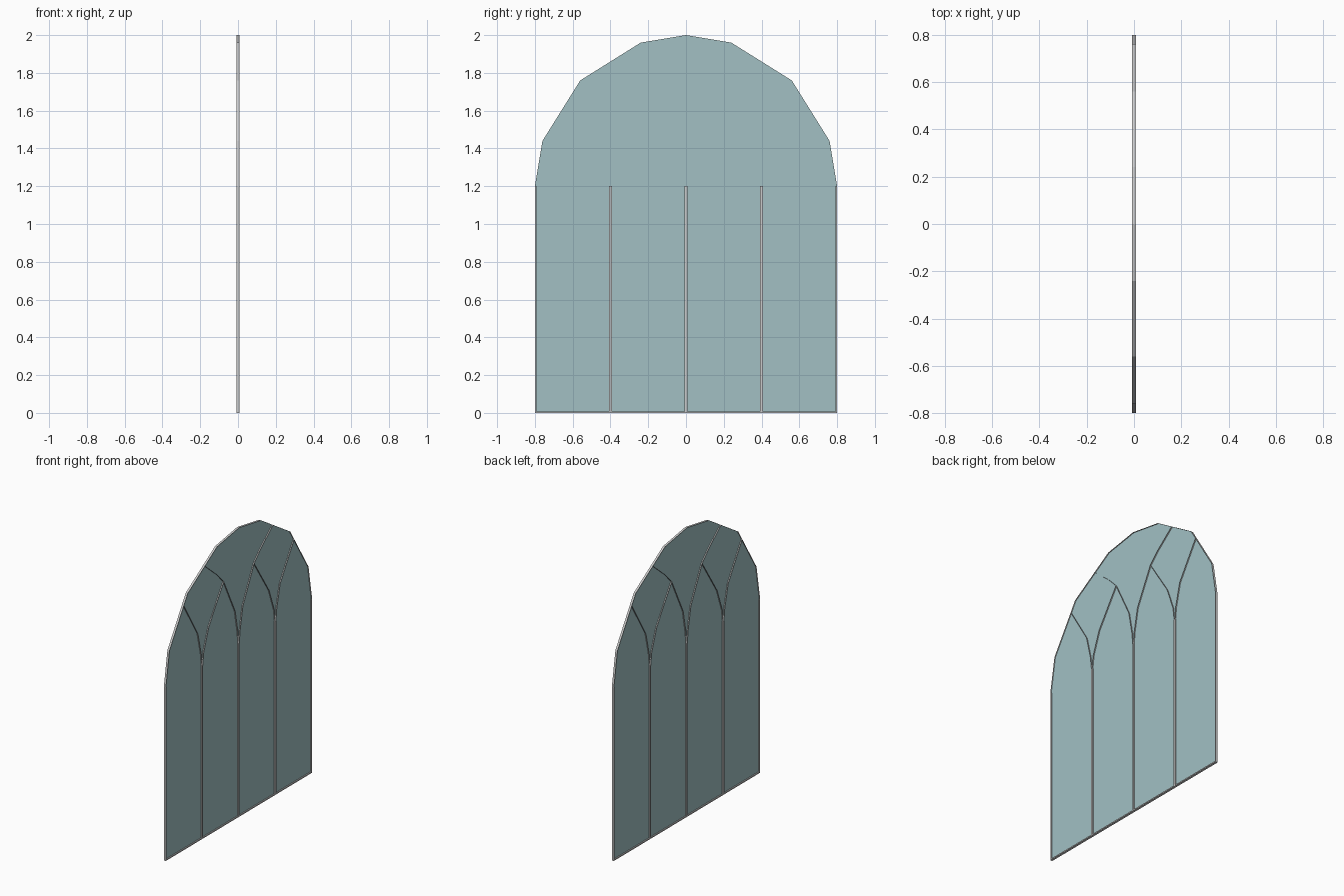
import bpy, bmesh

if "Cube" in bpy.data.objects:
    bpy.data.objects.remove(bpy.data.objects["Cube"])

D = 0.008          # half depth of the frame (x)
SPRING = 1.2       # height where the arch begins

# Half of the outer arch, from the spring line to the crown (y, z)
HALF_ARCH = [(0.8, 1.2), (0.76, 1.44), (0.56, 1.76), (0.24, 1.96), (0.0, 2.0)]
ARCH = HALF_ARCH + [(-y, z) for y, z in HALF_ARCH[-2::-1]]


def finish(name, bm, mat=None):
    me = bpy.data.meshes.new(name)
    bm.to_mesh(me)
    bm.free()
    ob = bpy.data.objects.new(name, me)
    bpy.context.collection.objects.link(ob)
    if mat:
        me.materials.append(mat)
    return ob


def ribbon(name, points):
    """Thin strip following a (y, z) path, standing across the pane."""
    bm = bmesh.new()
    rows = [[bm.verts.new((x, y, z)) for x in (-D, D)] for y, z in points]
    for a, b in zip(rows, rows[1:]):
        bm.faces.new((a[0], a[1], b[1], b[0]))
    return finish(name, bm)


def bar(name, y0, y1, z0, z1):
    bm = bmesh.new()
    bmesh.ops.create_cube(bm, size=1)
    for v in bm.verts:
        v.co = (v.co.x * 2 * D, y0 if v.co.y < 0 else y1, z0 if v.co.z < 0 else z1)
    return finish(name, bm)


# Glass pane
glass = bpy.data.materials.new("glass")
glass.diffuse_color = (0.36, 0.53, 0.55, 1)
glass.use_nodes = True
glass.node_tree.nodes["Principled BSDF"].inputs["Base Color"].default_value = glass.diffuse_color
bm = bmesh.new()
bm.faces.new([bm.verts.new((0, y, z)) for y, z in [(0.8, 0)] + ARCH + [(-0.8, 0)]])
finish("glass_pane", bm, glass)

# Outer arch rim
ribbon("arch_rim", ARCH)

# Sill, side bars and upright mullions
bar("sill", -0.8, 0.8, 0, 0.008)
for y in (-0.4, 0, 0.4):
    bar("mullion", y - 0.007, y + 0.007, 0, SPRING)
bar("side_bar", 0.792, 0.8, 0, SPRING)
bar("side_bar", -0.8, -0.792, 0, SPRING)

# Tracery ribs curving up from the mullions, mirrored left and right
RIBS = {
    "outer_rib": [(0.403, 1.2), (0.413, 1.285), (0.45, 1.44), (0.603, 1.69)],
    "inner_rib": [(0.397, 1.2), (0.386, 1.285), (0.33, 1.44), (0.166, 1.69)],
    "centre_rib": [(0.003, 1.2), (0.012, 1.285), (0.042, 1.44), (0.166, 1.69),
                   (0.238, 1.765), (0.373, 1.877)],
}
for name, pts in RIBS.items():
    for s in (1, -1):
        ribbon(name, [(s * y, z) for y, z in pts])
